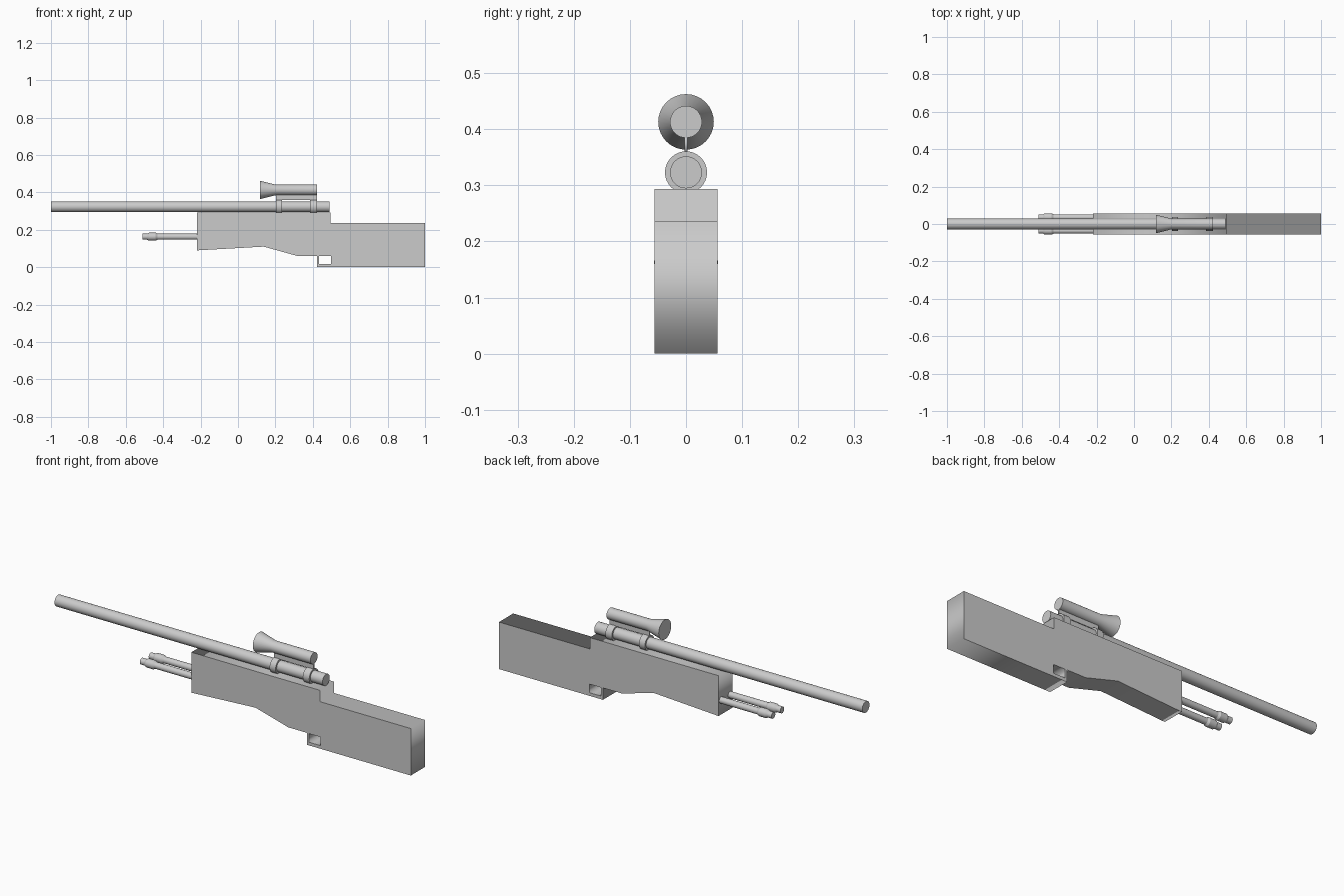
import bpy, bmesh, math

if "Cube" in bpy.data.objects:
    bpy.data.objects.remove(bpy.data.objects["Cube"])


def lathe(name, profile, y, z, segments=32):
    """Closed solid turned around an axis parallel to x; profile = (x, radius)."""
    bm = bmesh.new()
    rings = []
    for x, r in profile:
        rings.append([bm.verts.new((x, r * math.cos(a), r * math.sin(a)))
                      for a in (2 * math.pi * i / segments for i in range(segments))])
    for a, b in zip(rings, rings[1:]):
        for i in range(segments):
            j = (i + 1) % segments
            bm.faces.new((a[i], a[j], b[j], b[i]))
    bm.faces.new(rings[0])
    bm.faces.new(rings[-1])
    bmesh.ops.recalc_face_normals(bm, faces=bm.faces)
    mesh = bpy.data.meshes.new(name)
    bm.to_mesh(mesh)
    bm.free()
    ob = bpy.data.objects.new(name, mesh)
    ob.location = (0, y, z)
    bpy.context.collection.objects.link(ob)
    select_only(ob)
    bpy.ops.object.shade_smooth_by_angle(angle=math.radians(25))
    return ob


def select_only(ob):
    bpy.ops.object.select_all(action='DESELECT')
    ob.select_set(True)
    bpy.context.view_layer.objects.active = ob


def extruded(name, outlines, width):
    """Side-view (x, z) outlines extruded across y; inner outlines become holes."""
    curve = bpy.data.curves.new(name, 'CURVE')
    curve.dimensions = '2D'
    curve.fill_mode = 'BOTH'
    curve.extrude = width / 2
    for pts in outlines:
        spline = curve.splines.new('POLY')
        spline.points.add(len(pts) - 1)
        for p, (x, z) in zip(spline.points, pts):
            p.co = (x, z, 0, 1)
        spline.use_cyclic_u = True
    ob = bpy.data.objects.new(name, curve)
    ob.rotation_euler.x = math.pi / 2
    bpy.context.collection.objects.link(ob)
    select_only(ob)
    bpy.ops.object.convert(target='MESH')
    return bpy.context.object


# Stock with the square through-opening
stock_outline = [(-0.22, 0.293), (-0.22, 0.09), (0.138, 0.11), (0.318, 0.06),
                 (0.422, 0.06), (0.422, 0), (1, 0), (1, 0.236),
                 (0.495, 0.236), (0.495, 0.293)]
opening = [(0.433, 0.016), (0.497, 0.016), (0.497, 0.059), (0.433, 0.059)]
extruded("stock", [stock_outline, opening], 0.113)

# Barrel and its two clamp rings
BARREL_Z, SCOPE_Z = 0.323, 0.413
lathe("barrel", [(-1, 0.0285), (0.49, 0.0285)], 0, BARREL_Z)
for label, x0, x1 in (("front", 0.202, 0.235), ("rear", 0.386, 0.422)):
    lathe(f"{label}_clamp_ring", [(x0, 0.0375), (x1, 0.0375)], 0, BARREL_Z)

# Scope: flared bell, straight tube and thin mounting rail
lathe("scope", [(0.117, 0.0495), (0.2, 0.0285), (0.422, 0.0285)], 0, SCOPE_Z)
extruded("scope_rail", [[(0.202, 0.358), (0.422, 0.358),
                         (0.422, 0.39), (0.202, 0.39)]], 0.006)

# Pair of folded support legs with collars
leg = [(-0.51, 0.016), (-0.486, 0.016), (-0.476, 0.0215), (-0.44, 0.0215),
       (-0.43, 0.016), (-0.21, 0.016)]
for label, y in (("left", 0.0355), ("right", -0.0355)):
    lathe(f"{label}_support_leg", leg, y, 0.163, 24)
